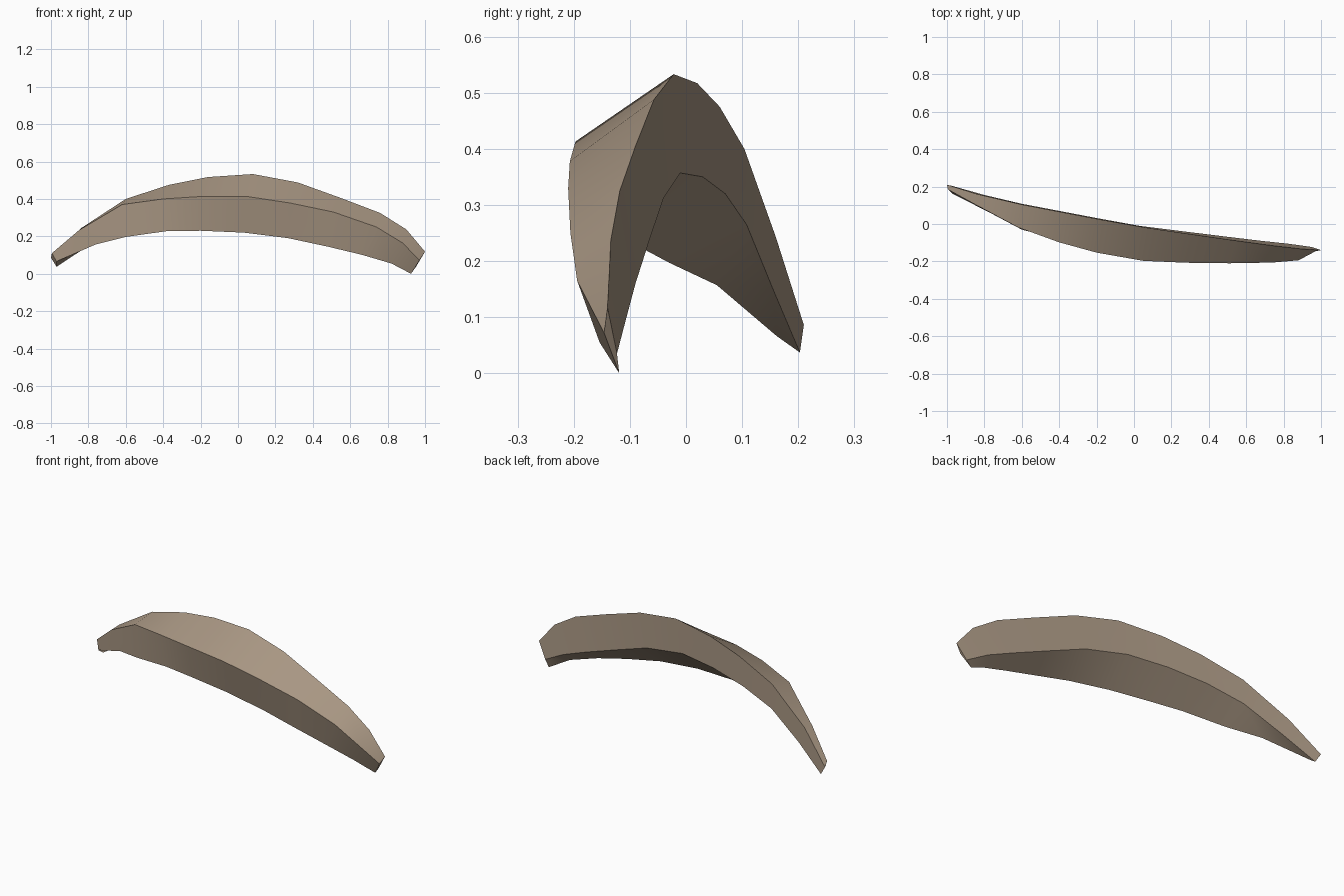
import bpy, bmesh, math

# Four corner rails of the curved bar, left to right (x, y, z)
back_top = [(-1, .21, .086), (-.84, .16, .243), (-.6, .104, .4), (-.37, .06, .475), (-.16, .02, .517),
            (.08, -.022, .533), (.32, -.057, .488), (.55, -.09, .405), (.76, -.118, .325),
            (.9, -.134, .237), (1, -.14, .118)]
front_top = [(-.995, .185, .11), (-.85, .105, .233), (-.62, -.018, .37), (-.4, -.098, .4), (-.2, -.153, .413),
             (.05, -.197, .413), (.28, -.207, .378), (.51, -.21, .33), (.74, -.206, .25),
             (.88, -.194, .165), (.97, -.146, .072)]
front_low = [(-.97, .162, .066), (-.76, .055, .157), (-.6, -.03, .197), (-.38, -.088, .228), (-.2, -.12, .23),
             (.03, -.147, .22), (.27, -.165, .19), (.48, -.171, .145), (.66, -.168, .102),
             (.82, -.154, .055), (.925, -.119, 0)]
back_low = [(-.97, .203, .037), (-.8, .155, .15), (-.6, .108, .265), (-.4, .07, .32), (-.19, .03, .35),
            (.03, -.01, .357), (.27, -.04, .312), (.48, -.066, .235), (.68, -.09, .16),
            (.83, -.106, .1), (.95, -.123, .035)]

# Skin the rails into a closed four-sided body
rails = [back_top, front_top, front_low, back_low]
bm = bmesh.new()
grid = [[bm.verts.new(p) for p in rail] for rail in rails]
for r in range(4):
    a, b = grid[r], grid[(r + 1) % 4]
    for i in range(len(a) - 1):
        bm.faces.new((a[i], b[i], b[i + 1], a[i + 1]))
for end in (0, -1):
    bm.faces.new([rail[end] for rail in grid])
bmesh.ops.recalc_face_normals(bm, faces=bm.faces)
mesh = bpy.data.meshes.new("curved_bar")
bm.to_mesh(mesh)
bm.free()
bar = bpy.data.objects.new("curved_bar", mesh)
bpy.context.collection.objects.link(bar)

# Single warm brown colour
brown = bpy.data.materials.new("warm_taupe")
brown.diffuse_color = (0.39, 0.305, 0.225, 1)
mesh.materials.append(brown)

# Smooth along the length, sharp at the corners
bpy.context.view_layer.objects.active = bar
bar.select_set(True)
bpy.ops.object.shade_smooth_by_angle(angle=math.radians(30))
